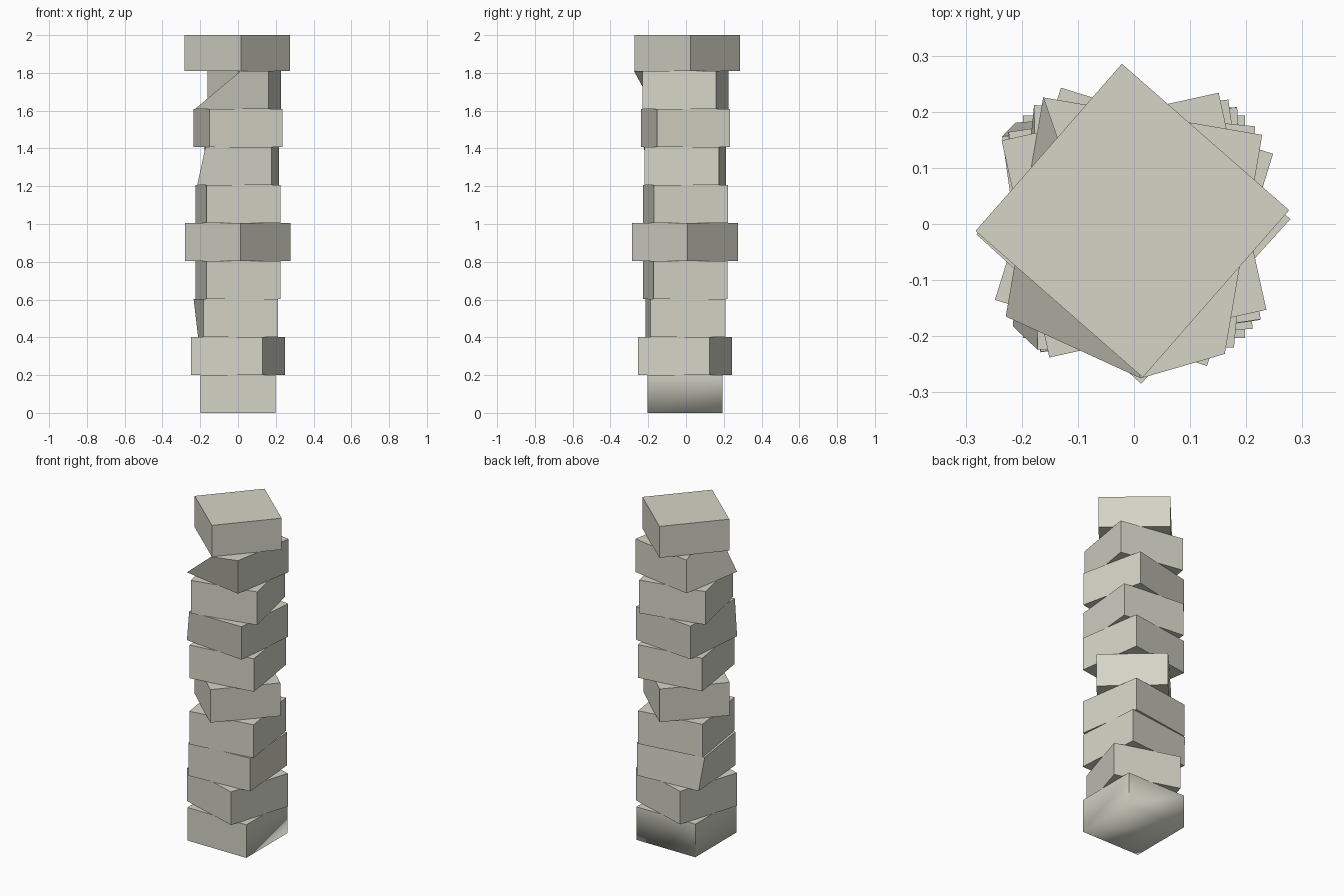
import bpy, bmesh, math

if "Cube" in bpy.data.objects:
    bpy.data.objects.remove(bpy.data.objects["Cube"])

HALF = 0.198          # half the side of each square block
STEP = 0.201          # height of one course
R = HALF * math.sqrt(2)

stone = bpy.data.materials.new("warm_grey_stone")
stone.diffuse_color = (0.66, 0.66, 0.57, 1)
stone.use_nodes = True
stone.node_tree.nodes["Principled BSDF"].inputs["Base Color"].default_value = stone.diffuse_color

# turn of each block in degrees, and its small offset in x and y
courses = [(0, 0, -0.005), (-17.3, 0, -0.005), (4, 0, -0.003), (8.4, 0, -0.004),
           (-42.2, -0.001, -0.005), (8.4, 0.001, -0.003), (-5.5, 0, -0.004),
           (12.4, 0, -0.002), (-9.7, 0, -0.003), (-41.2, -0.003, 0.006)]

# top corners pulled out of square: block -> (corner number, x, y)
# corner numbers: 0 front left, 1 front right, 2 back right, 3 back left
pulled = {2: (3, -0.235, 0.156), 6: (0, -0.172, -0.224), 8: (0, 0.012, -0.275)}


def block(i, turn, ox, oy):
    z0, z1 = i * STEP, min((i + 1) * STEP, 2.0)
    if i == 9:
        z1 = 2.0
    bm = bmesh.new()
    rings = []
    for z in (z0, z1):
        ring = []
        for k in range(4):
            a = math.radians(225 + 90 * k + turn)
            ring.append(bm.verts.new((ox + R * math.cos(a), oy + R * math.sin(a), z)))
        rings.append(ring)
    lo, hi = rings
    if i in pulled:
        k, x, y = pulled[i]
        hi[k].co.x, hi[k].co.y = x, y
    bm.faces.new(lo[::-1])
    bm.faces.new(hi)
    for k in range(4):
        n = (k + 1) % 4
        bm.faces.new((lo[k], lo[n], hi[n], hi[k]))
    # the foot block blends softly into its underside, except along the front
    if i == 0:
        for f in bm.faces:
            f.smooth = True
        for e in bm.edges:
            under = all(v in lo for v in e.verts)
            front = all(v.co.y < 0 for v in e.verts)
            e.smooth = under and not front
    me = bpy.data.meshes.new("block_%02d" % (i + 1))
    bm.to_mesh(me)
    bm.free()
    me.materials.append(stone)
    ob = bpy.data.objects.new("block_%02d" % (i + 1), me)
    bpy.context.scene.collection.objects.link(ob)


# twisted stack of blocks
for i, (turn, ox, oy) in enumerate(courses):
    block(i, turn, ox, oy)
